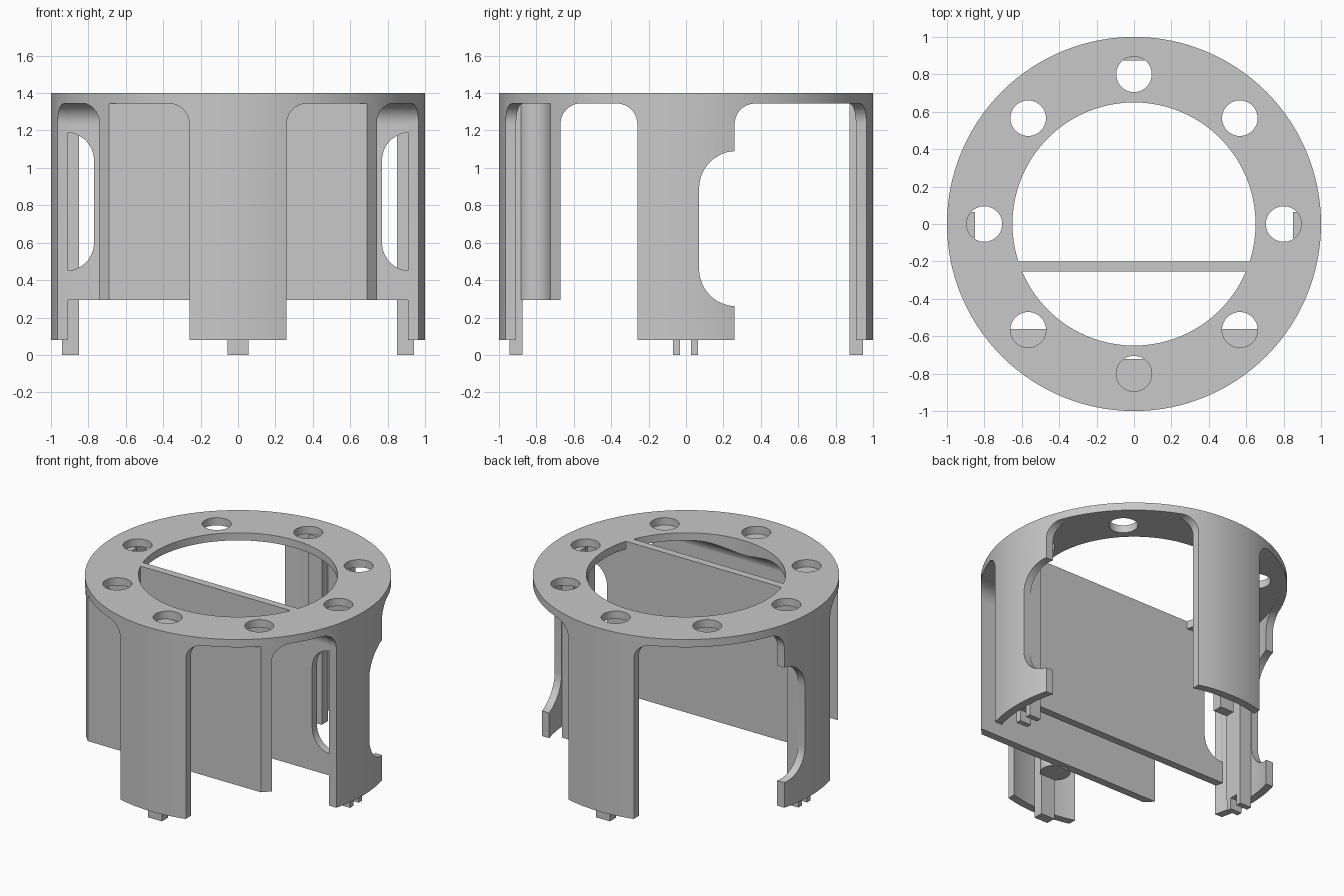
import bpy, bmesh, math
from mathutils import Vector

if "Cube" in bpy.data.objects:
    bpy.data.objects.remove(bpy.data.objects["Cube"], do_unlink=True)

GREY = (0.58, 0.58, 0.58, 1)
grey = bpy.data.materials.new("plain grey")
grey.use_nodes = True
grey.diffuse_color = GREY
grey.node_tree.nodes["Principled BSDF"].inputs["Base Color"].default_value = GREY

RIM, WALL, BORE, HOLE = 1.0, 0.945, 0.65, 0.095   # radii
TOP, UNDER = 1.4, 1.345                           # faces of the ring
LEG, FILLET = 0.26, 0.11                          # half width of a leg, fillet radius
parts = []


def finish(name, bm):
    bmesh.ops.recalc_face_normals(bm, faces=bm.faces)
    mesh = bpy.data.meshes.new(name)
    bm.to_mesh(mesh)
    bm.free()
    mesh.materials.append(grey)
    obj = bpy.data.objects.new(name, mesh)
    bpy.context.collection.objects.link(obj)
    parts.append(obj)
    return obj


def prism(name, outline, low, high, axis="Z"):
    """Extrude a flat outline along an axis: Z takes (x, y), Y takes (x, z), X takes (y, z)."""
    place = {"Z": lambda a, b, c: (a, b, c),
             "Y": lambda a, b, c: (a, c, b),
             "X": lambda a, b, c: (c, a, b)}[axis]
    bm = bmesh.new()
    face = bm.faces.new([bm.verts.new(place(a, b, low)) for a, b in outline])
    extruded = bmesh.ops.extrude_face_region(bm, geom=[face], use_keep_orig=True)
    moved = [v for v in extruded["geom"] if isinstance(v, bmesh.types.BMVert)]
    bmesh.ops.translate(bm, verts=moved, vec=Vector(place(0, 0, high - low)))
    return finish(name, bm)


def arc(cx, cy, r, start, end, steps=12):
    angles = [math.radians(start + (end - start) * i / steps) for i in range(steps + 1)]
    return [(cx + r * math.cos(a), cy + r * math.sin(a)) for a in angles]


def circle(cx, cy, r, steps=48):
    return arc(cx, cy, r, 0, 360, steps)[:-1]


def box(name, x0, x1, y0, y1, z0, z1):
    return prism(name, [(x0, y0), (x1, y0), (x1, y1), (x0, y1)], z0, z1)


def combine(target, cutters, operation="DIFFERENCE"):
    """Apply booleans one after the other and remove the helpers."""
    for cutter in cutters:
        cutter.hide_render = True
        mod = target.modifiers.new("cut", "BOOLEAN")
        mod.operation, mod.solver, mod.object = operation, "EXACT", cutter
        bpy.context.view_layer.update()
        graph = bpy.context.evaluated_depsgraph_get()
        result = bpy.data.meshes.new_from_object(target.evaluated_get(graph))
        target.modifiers.clear()
        target.data = result
        parts.remove(cutter)
        bpy.data.objects.remove(cutter, do_unlink=True)


def opening_cutter(sx, sy):
    """Block between two legs, its upper edges rounded beside the legs."""
    levels = [(LEG, -0.2)]
    levels += [(LEG + FILLET - c, UNDER - 0.001 - FILLET + s)
               for c, s in arc(0, 0, FILLET, 0, 90, 10)]
    bm = bmesh.new()
    rings = []
    for a, z in levels:
        corners = [(a, a), (1.2, a), (1.2, 1.2), (a, 1.2)]
        rings.append([bm.verts.new((sx * x, sy * y, z)) for x, y in corners])
    for low, high in zip(rings, rings[1:]):
        for i in range(4):
            j = (i + 1) % 4
            bm.faces.new((low[i], low[j], high[j], high[i]))
    bm.faces.new(rings[0])
    bm.faces.new(rings[-1])
    return finish("opening_cutter", bm)


# Housing: flat top ring carried by four curved legs
housing = prism("ring_and_legs", circle(0, 0, RIM, 128), 0.08, TOP)
cutters = [prism("cavity_cutter", circle(0, 0, WALL, 128), -0.2, UNDER),
           prism("bore_cutter", circle(0, 0, BORE, 96), 1, 1.6)]
cutters += [opening_cutter(sx, sy) for sx in (-1, 1) for sy in (-1, 1)]
for i in range(8):
    a = i * math.pi / 4
    cutters.append(prism("hole_cutter", circle(0.8 * math.cos(a), 0.8 * math.sin(a), HOLE), 1.2, 1.6))
# Rounded notch in the rear edge of both side legs
notch = [(0.4, 0.26), (0.4, 1.09)] + arc(0.27, 0.89, 0.2, 90, 180) + arc(0.27, 0.46, 0.2, 180, 270)
cutters.append(prism("notch_cutter", notch, -1.2, 1.2, "X"))
combine(housing, cutters)

# Cross plate with a bar flush with the ring and a rounded slot at each end
half = [(0.95, 0.295), (0.95, 1.36), (0.62, 1.36), (0.62, TOP)]
plate = prism("cross_plate", half + [(-x, z) for x, z in reversed(half)], -0.255, -0.2, "Y")
slots = []
for s in (-1, 1):
    slot = arc(0.92, 1.04, 0.15, 90, 180) + arc(0.92, 0.6, 0.15, 180, 270)
    slots.append(prism("slot_cutter", [(s * x, z) for x, z in slot], -0.4, 0, "Y"))
combine(plate, slots)

# Front plate, trimmed to the round outline, with a groove below the front hole
front = prism("front_plate", [(-0.742, -0.67), (0.742, -0.67), (0.689, -0.725), (-0.689, -0.725)],
              0.295, UNDER)
combine(front, [prism("groove_cutter", circle(0, -0.8, HOLE), 0, 1.6)])
column = [(x, y) for x, y in circle(0, -0.8, 0.1) if y < -0.72]
prism("front_column", column, 0.295, UNDER)

# Curved fillets under the ring, along the two facing sides of the plates
for name, y, s in (("cross_plate_fillet", -0.256, -1), ("front_plate_fillet", -0.671, 1)):
    curve = [(-c, z) for c, z in arc(-FILLET, UNDER - FILLET, FILLET, 0, 90)]
    curve.append((-0.003, UNDER + 0.003))
    fillet = prism(name, [(y + s * d, z) for d, z in curve], -1.2, 1.2, "X")
    combine(fillet, [prism("bore_cutter", circle(0, 0, BORE, 96), 1, 1.6)])
    combine(fillet, [prism("rim_cutter", circle(0, 0, RIM - 0.001, 128), 1, 1.6)], "INTERSECT")

# Ribs inside the legs, ending in small feet
for s, side in ((-1, "front"), (1, "back")):
    box(side + "_rib", -0.055, 0.055, *sorted((s * 0.875, s * 0.945)), 0, UNDER)
for s, side in ((-1, "right"), (1, "left")):
    x0, x1 = sorted((s * 0.85, s * 0.942))
    box(side + "_rib", x0, x1, -0.075, 0.065, 0.08, UNDER)
    for y, end in ((-0.07, "front"), (0.027, "back")):
        box(side + "_" + end + "_foot", x0, x1, y, y + 0.038, 0, 0.08)

# Smooth curves, keep edges sharp
bpy.ops.object.select_all(action="DESELECT")
for obj in parts:
    obj.select_set(True)
    bpy.context.view_layer.objects.active = obj
bpy.ops.object.shade_smooth_by_angle(angle=math.radians(30))
